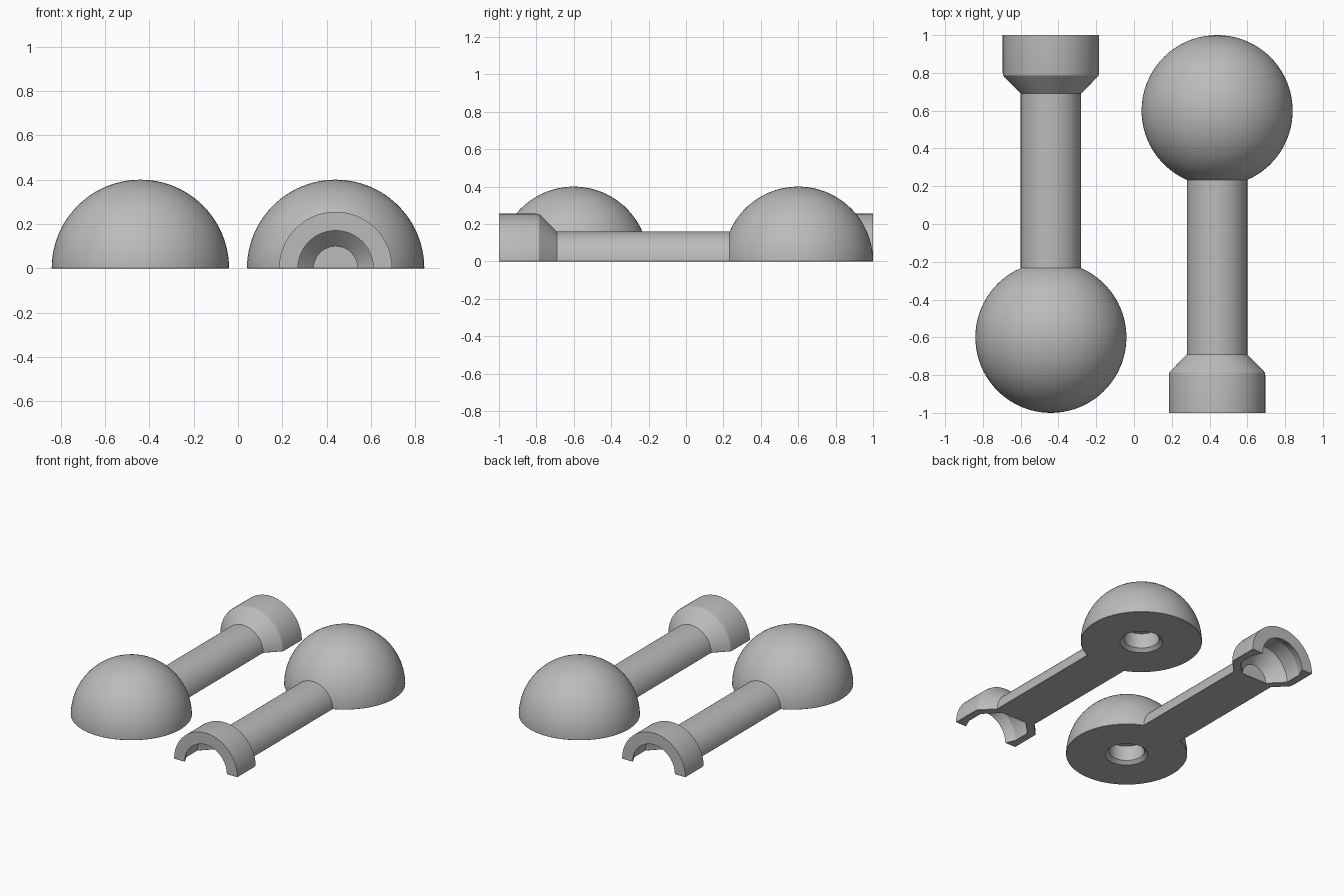
import bpy, bmesh, math
from mathutils import Matrix

if "Cube" in bpy.data.objects:
    bpy.data.objects.remove(bpy.data.objects["Cube"])

BALL_Y, BALL_R, ROD_R = 0.6, 0.4, 0.16
SEGMENTS = 48

grey = bpy.data.materials.new("plain grey")
grey.use_nodes = True
grey.diffuse_color = (0.5, 0.5, 0.5, 1)
grey.node_tree.nodes["Principled BSDF"].inputs["Base Color"].default_value = (0.5, 0.5, 0.5, 1)


def make_object(name, bm):
    bmesh.ops.recalc_face_normals(bm, faces=bm.faces[:])
    mesh = bpy.data.meshes.new(name)
    bm.to_mesh(mesh)
    bm.free()
    mesh.materials.append(grey)
    obj = bpy.data.objects.new(name, mesh)
    bpy.context.collection.objects.link(obj)
    return obj


def lathe(bm, profile, angle, steps, axis):
    """Spin a profile of points about the given axis."""
    verts = [bm.verts.new(p) for p in profile]
    edges = [bm.edges.new(pair) for pair in zip(verts, verts[1:])]
    bmesh.ops.spin(bm, geom=verts + edges, cent=(0, 0, 0), axis=axis,
                   angle=angle, steps=steps)
    bmesh.ops.remove_doubles(bm, verts=bm.verts[:], dist=1e-5)


# Profile as (y, radius): socket cavity, cup wall, rod, then the ball
section = [(-0.71, 0), (-0.71, 0.1), (-0.81, 0.2), (-0.93, 0.2), (-1, 0.17),
           (-1, 0.255), (-0.8, 0.255), (-0.785, 0.252), (-0.775, 0.243), (-0.69, ROD_R)]
start = math.pi - math.asin(ROD_R / BALL_R)
for i in range(33):
    a = start * (1 - i / 32)
    section.append((BALL_Y + BALL_R * math.cos(a), BALL_R * math.sin(a)))

# Half solid: a half turn closed by a flat base with a chamfered rim
bm = bmesh.new()
lathe(bm, [(r, y, 0) for y, r in section], -math.pi, SEGMENTS, (0, 1, 0))
for v in bm.verts:
    v.co.z = abs(v.co.z) if abs(v.co.z) > 1e-5 else 0
rim = [e for e in bm.edges if e.is_boundary]
base = bmesh.ops.contextual_create(bm, geom=rim)["faces"]
bmesh.ops.recalc_face_normals(bm, faces=bm.faces[:])
bmesh.ops.bevel(bm, geom=list({e for f in base for e in f.edges}), offset=0.012,
                offset_type='OFFSET', segments=1, affect='EDGES', clamp_overlap=True)
link = make_object("left_ball_link", bm)

# Round hole with a chamfered mouth under the ball
bm = bmesh.new()
hole = [(0, 0, -0.02), (0.163, 0, -0.02), (0.117, 0, 0.022), (0.117, 0, 0.13), (0, 0, 0.13)]
lathe(bm, hole, 2 * math.pi, SEGMENTS, (0, 0, 1))
bm.transform(Matrix.Translation((0, BALL_Y, 0)))
cutter = make_object("hole_cutter", bm)
cutter.hide_render = True

cut = link.modifiers.new("hole", 'BOOLEAN')
cut.operation = 'DIFFERENCE'
cut.solver = 'EXACT'
cut.object = cutter
bpy.ops.object.select_all(action='DESELECT')
bpy.context.view_layer.objects.active = link
link.select_set(True)
bpy.ops.object.modifier_apply(modifier=cut.name)
bpy.data.objects.remove(cutter)
bpy.ops.object.shade_smooth_by_angle(angle=math.radians(20))

# Second link lies beside the first, turned end for end
link.location.x = 0.44
twin = link.copy()
twin.name = "right_ball_link"
twin.location.x = -0.44
twin.rotation_euler.z = math.pi
bpy.context.collection.objects.link(twin)
